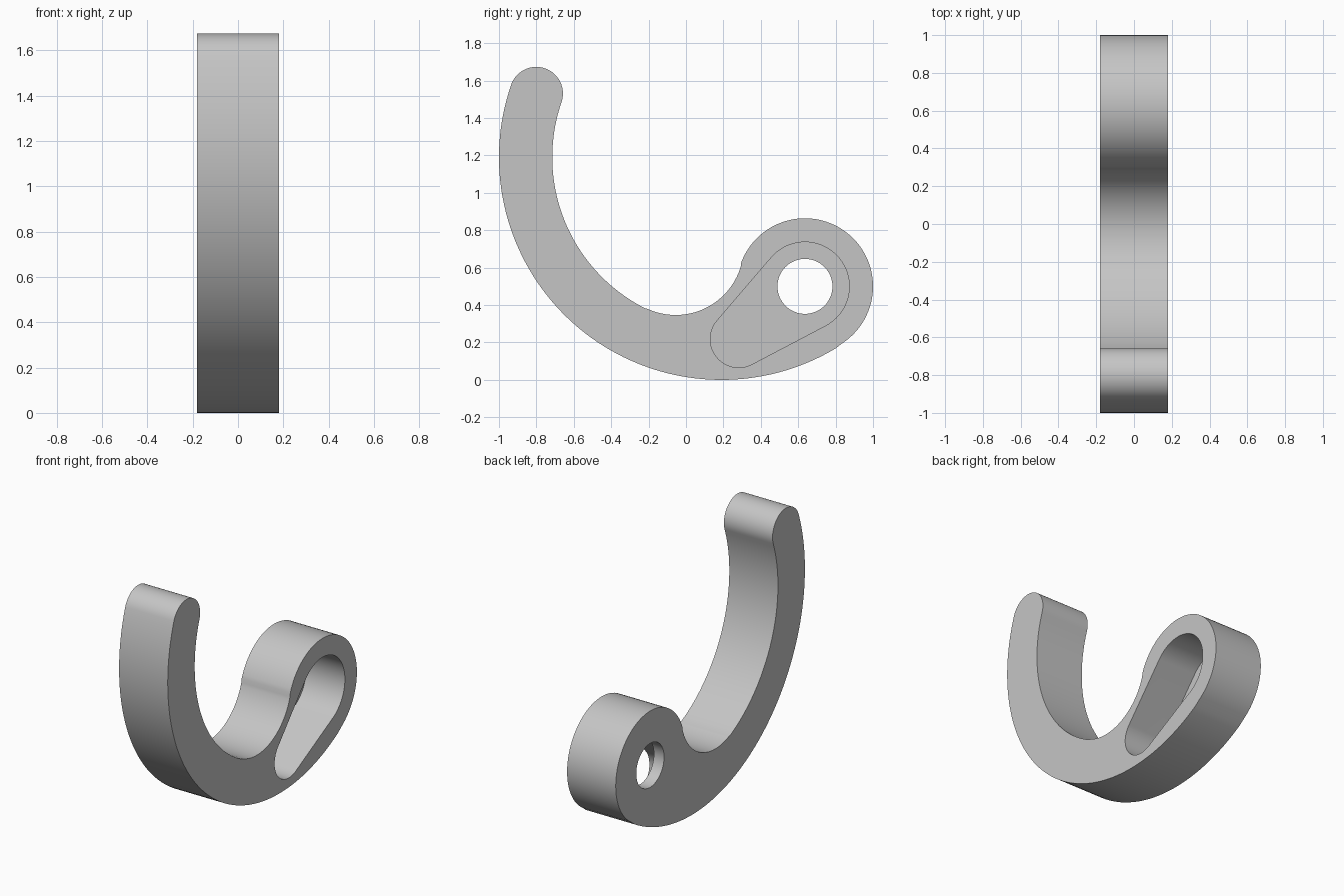
import bpy
import bmesh
from math import cos, sin, acos, atan2, radians, hypot, pi, tau

if "Cube" in bpy.data.objects:
    bpy.data.objects.remove(bpy.data.objects["Cube"], do_unlink=True)

HALF = 0.18          # half thickness along x
FLOOR = 0.075        # web left behind the pocket
BOW, BOW_OUT, BOW_IN = (0.19, 1.19), 1.19, 0.905   # big curved arm
EYE, EYE_R = (0.636, 0.50), 0.364                  # round eye
THROAT, THROAT_R = (-0.055, 0.71), 0.363           # fillet between arm and eye
TOE, TOE_R = (0.282, 0.218), 0.152                 # small end of the pocket
POCKET_R, HOLE_R = 0.237, 0.147

grey = bpy.data.materials.new("plain grey")
grey.use_nodes = True
grey.diffuse_color = (0.56, 0.56, 0.56, 1)
grey.node_tree.nodes["Principled BSDF"].inputs["Base Color"].default_value = (0.56, 0.56, 0.56, 1)


def bearing(a, b):
    return atan2(b[1] - a[1], b[0] - a[0])


def arc(centre, radius, start, end, steps):
    """Points in the y-z plane, leaving out the last one."""
    return [(centre[0] + radius * cos(start + (end - start) * i / steps),
             centre[1] + radius * sin(start + (end - start) * i / steps)) for i in range(steps)]


def slab(name, points, x0, x1):
    """Extrude a y-z outline from x0 to x1."""
    bm = bmesh.new()
    face = bm.faces.new([bm.verts.new((x0, y, z)) for y, z in points])
    new = bmesh.ops.extrude_face_region(bm, geom=[face])["geom"]
    bmesh.ops.translate(bm, vec=(x1 - x0, 0, 0),
                        verts=[v for v in new if isinstance(v, bmesh.types.BMVert)])
    bmesh.ops.recalc_face_normals(bm, faces=bm.faces)
    mesh = bpy.data.meshes.new(name)
    bm.to_mesh(mesh)
    bm.free()
    mesh.materials.append(grey)
    obj = bpy.data.objects.new(name, mesh)
    bpy.context.collection.objects.link(obj)
    return obj


def cut(target, cutter):
    cutter.hide_render = True
    mod = target.modifiers.new("cut", "BOOLEAN")
    mod.operation = "DIFFERENCE"
    mod.solver = "EXACT"
    mod.object = cutter
    bpy.context.view_layer.objects.active = target
    bpy.ops.object.modifier_apply(modifier=mod.name)
    bpy.data.objects.remove(cutter, do_unlink=True)


# Hook outline: outer arm, eye, throat fillet, inner arm, rounded tip
tip = radians(161)
mid = (BOW_OUT + BOW_IN) / 2
tip_centre = (BOW[0] + mid * cos(tip), BOW[1] + mid * sin(tip))
eye_low = bearing(BOW, EYE)
throat_low = bearing(BOW, THROAT)
outline = (arc(BOW, BOW_OUT, tip, eye_low + tau, 72)
           + arc(EYE, EYE_R, eye_low, bearing(EYE, THROAT), 56)
           + arc(THROAT, THROAT_R, bearing(THROAT, EYE), throat_low, 32)
           + arc(BOW, BOW_IN, throat_low + tau, tip, 40)
           + arc(tip_centre, (BOW_OUT - BOW_IN) / 2, tip - pi, tip, 32))
hook = slab("hook", outline, -HALF, HALF)

# Teardrop pocket, open on the left side
axis = bearing(TOE, EYE)
lean = acos((TOE_R - POCKET_R) / hypot(EYE[0] - TOE[0], EYE[1] - TOE[1]))
teardrop = (arc(EYE, POCKET_R, axis - lean, axis + lean, 48) + [
            (EYE[0] + POCKET_R * cos(axis + lean), EYE[1] + POCKET_R * sin(axis + lean))]
            + arc(TOE, TOE_R, axis + lean, axis + tau - lean, 36) + [
            (TOE[0] + TOE_R * cos(axis - lean), TOE[1] + TOE_R * sin(axis - lean))])
cut(hook, slab("pocket_cutter", teardrop, -HALF + FLOOR, HALF + 0.1))

# Round hole through the remaining web
cut(hook, slab("hole_cutter", arc(EYE, HOLE_R, 0, tau, 64), -HALF - 0.1, 0))

# Smooth the curved walls, keep the rims sharp
bpy.ops.object.select_all(action="DESELECT")
hook.select_set(True)
bpy.context.view_layer.objects.active = hook
bpy.ops.object.shade_smooth_by_angle(angle=radians(30))
